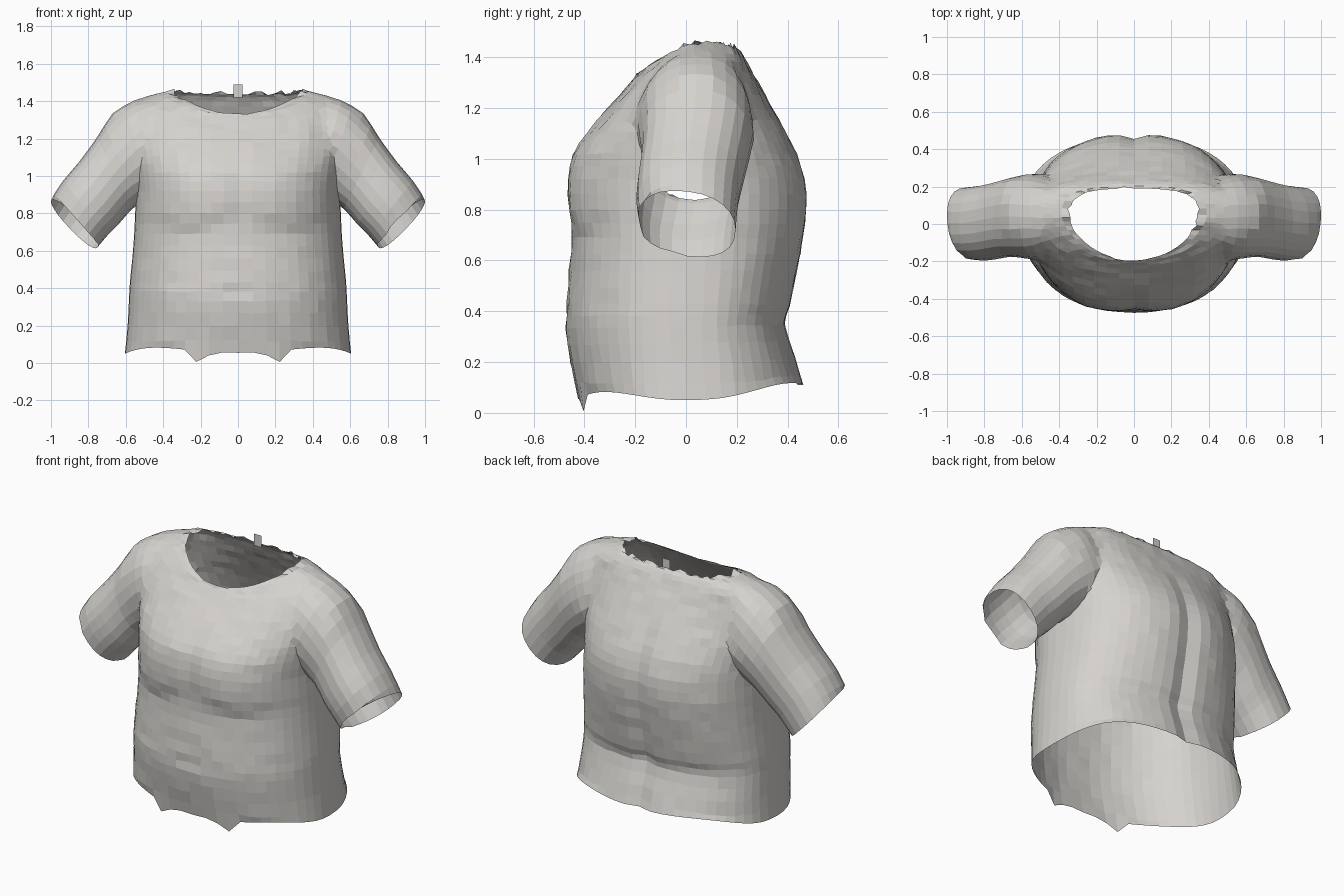
import bpy, bmesh, math, random
from mathutils import Vector

random.seed(4)
if "Cube" in bpy.data.objects:
    bpy.data.objects.remove(bpy.data.objects["Cube"], do_unlink=True)

# One cloth colour
cloth = bpy.data.materials.new("pale grey cloth")
cloth.use_nodes = True
colour = (0.67, 0.65, 0.62, 1)
cloth.diffuse_color = colour
cloth.node_tree.nodes["Principled BSDF"].inputs["Base Color"].default_value = colour


def spline(rows, sub):
    """Smoothly interpolated rows between the given sections."""
    p = [Vector(r) for r in rows]
    out = []
    for i in range(len(p) - 1):
        a, b, c, d = p[max(i - 1, 0)], p[i], p[i + 1], p[min(i + 2, len(p) - 1)]
        for k in range(sub):
            t = k / sub
            out.append(0.5 * (2 * b + (c - a) * t + (2 * a - 5 * b + 4 * c - d) * t * t
                              + (3 * b - a - 3 * c + d) * t ** 3))
    return out + [p[-1]]


def bell(v, centre, width):
    return math.exp(-((v - centre) / width) ** 2)


def ramp(v, low, high):
    return min(max((v - low) / (high - low), 0), 1)


def signed_pow(v, power):
    return math.copysign(abs(v) ** power, v)


def make_object(name, bm):
    mesh = bpy.data.meshes.new(name)
    bm.to_mesh(mesh)
    bm.free()
    mesh.materials.append(cloth)
    ob = bpy.data.objects.new(name, mesh)
    bpy.context.scene.collection.objects.link(ob)
    return ob


def loft(name, rings):
    """Closed tube with fan caps; also returns the cap centres."""
    bm = bmesh.new()
    loops = [[bm.verts.new(p) for p in ring] for ring in rings]
    n = len(loops[0])
    for lo, hi in zip(loops, loops[1:]):
        for i in range(n):
            j = (i + 1) % n
            bm.faces.new((lo[i], lo[j], hi[j], hi[i]))
    centres = []
    for loop in (loops[0], loops[-1]):
        mid = sum((v.co for v in loop), Vector()) / n
        centres.append(mid)
        hub = bm.verts.new(mid)
        for i in range(n):
            bm.faces.new((loop[i], loop[(i + 1) % n], hub))
    bmesh.ops.recalc_face_normals(bm, faces=bm.faces)
    return make_object(name, bm), centres


# Torso sections: front z, side z, back z, half width, front y, back y
torso_rows = [
    (.055, .05, .11, .605, -.425, .46),
    (.20, .20, .22, .59, -.455, .425),
    (.33, .34, .35, .583, -.475, .385),
    (.43, .43, .42, .578, -.47, .405),
    (.56, .56, .56, .565, -.46, .435),
    (.69, .69, .69, .555, -.45, .46),
    (.80, .80, .80, .55, -.455, .474),
    (.92, .92, .92, .545, -.462, .466),
    (1.02, 1.02, 1.02, .555, -.445, .435),
    (1.10, 1.11, 1.11, .57, -.39, .39),
    (1.18, 1.20, 1.20, .58, -.325, .34),
    (1.25, 1.30, 1.30, .575, -.265, .285),
    (1.30, 1.395, 1.37, .545, -.22, .245),
    (1.325, 1.445, 1.42, .44, -.20, .215),
    (1.335, 1.455, 1.44, .35, -.19, .19),
]
SEG = 56
rows = spline(torso_rows, 2)
torso_rings = []
for r, (zf, zs, zb, w, yf, yb) in enumerate(rows):
    ring = []
    hem, neck = r == 0, r == len(rows) - 1
    collar = ramp(zs, 1.36, 1.455)
    for i in range(SEG):
        a = 2 * math.pi * i / SEG
        c, s = math.cos(a), math.sin(a)
        x = w * signed_pow(c, .9)
        y = yb * signed_pow(s, .82) if s > 0 else -yf * signed_pow(s, .9 + .25 * collar)
        z = zs + ((zb if s > 0 else zf) - zs) * s * s
        # shoulders sit a little behind the middle
        y += .05 * c * c * ramp(zs, 1.2, 1.42)
        if s < -.2:
            # chest with a curved crease beneath, centre cleft and navel
            crease = .72 + .6 * (abs(x) - .28) ** 2
            y -= .022 * ramp(z, crease, crease + .04) * bell(z, .8, .2) * bell(abs(x), .27, .19)
            y += .012 * bell(x, 0, .03) * bell(z, .92, .13)
            y += .015 * bell(x, 0, .03) * bell(z, .37, .025)
        elif s > .2:
            # spine furrow between the two sides of the back
            y += (.008 - .028 * bell(x, 0, .06)) * ramp(1.25 - z, 0, .33)
        if hem:
            z += .03 * math.sin(2 * a) ** 2
            if s < 0:
                z -= .093 * bell(abs(x), .2, .035)
        elif neck:
            if s > -.6:
                z += random.uniform(-.015, .015)
                x *= random.uniform(.96, 1.02)
        else:
            y += random.uniform(-.003, .003)
            z += random.uniform(-.004, .004)
        ring.append((x, y, z))
    torso_rings.append(ring)
shirt, caps = loft("shirt", torso_rings)

# Sleeve sections: top x, top z, bottom x, bottom z, front y, back y
sleeve_rows = [
    (1.02, .845, .775, .59, -.185, .195),
    (.935, .975, .70, .68, -.195, .205),
    (.85, 1.075, .64, .74, -.19, .22),
    (.755, 1.205, .565, .825, -.175, .245),
    (.67, 1.335, .48, .88, -.185, .265),
    (.56, 1.43, .41, .93, -.195, .27),
    (.43, 1.40, .36, 1.0, -.10, .18),
]
for side, name in ((1, "left_sleeve"), (-1, "right_sleeve")):
    rings = []
    for k, (tx, tz, bx, bz, yf, yb) in enumerate(spline(sleeve_rows, 2)):
        ring = []
        for i in range(24):
            a = 2 * math.pi * i / 24
            t = (1 + signed_pow(math.cos(a), .88)) / 2
            y = (yf + yb) / 2 + (yb - yf) / 2 * signed_pow(math.sin(a), .88)
            # the cuff is cut back towards the front
            cut = .022 * (1 - math.sin(a)) if k == 0 else 0
            ring.append((side * (bx + (tx - bx) * t - cut), y, bz + (tz - bz) * t + 1.2 * cut))
        rings.append(ring)
    sleeve, ends = loft(name, rings)
    caps += ends
    # Sew the sleeve to the torso
    mod = shirt.modifiers.new("sew", 'BOOLEAN')
    mod.operation = 'UNION'
    mod.solver = 'EXACT'
    mod.object = sleeve
    bpy.context.view_layer.objects.active = shirt
    bpy.ops.object.modifier_apply(modifier=mod.name)
    bpy.data.objects.remove(sleeve, do_unlink=True)

# Open the neck, hem and cuffs by removing the cap centres
bm = bmesh.new()
bm.from_mesh(shirt.data)
hubs = [v for v in bm.verts if any((v.co - c).length < .001 for c in caps)]
bmesh.ops.delete(bm, geom=hubs, context='VERTS')

# Blend the shoulder seams into the torso
bmesh.ops.remove_doubles(bm, verts=bm.verts, dist=.012)
seam = [v for v in bm.verts
        if .40 < abs(v.co.x) < .66 and v.co.z > 1.12 and not v.is_boundary]
for _ in range(5):
    bmesh.ops.smooth_vert(bm, verts=seam, factor=.5,
                          use_axis_x=True, use_axis_y=True, use_axis_z=True)
for f in bm.faces:
    f.smooth = False
    f.material_index = 0
bm.to_mesh(shirt.data)
bm.free()

# Small tab standing at the back of the neck
bm = bmesh.new()
bm.faces.new([bm.verts.new((x, .188, z))
              for x, z in ((-.025, 1.42), (.025, 1.42), (.025, 1.49), (-.025, 1.49))])
make_object("neck_tab", bm)
